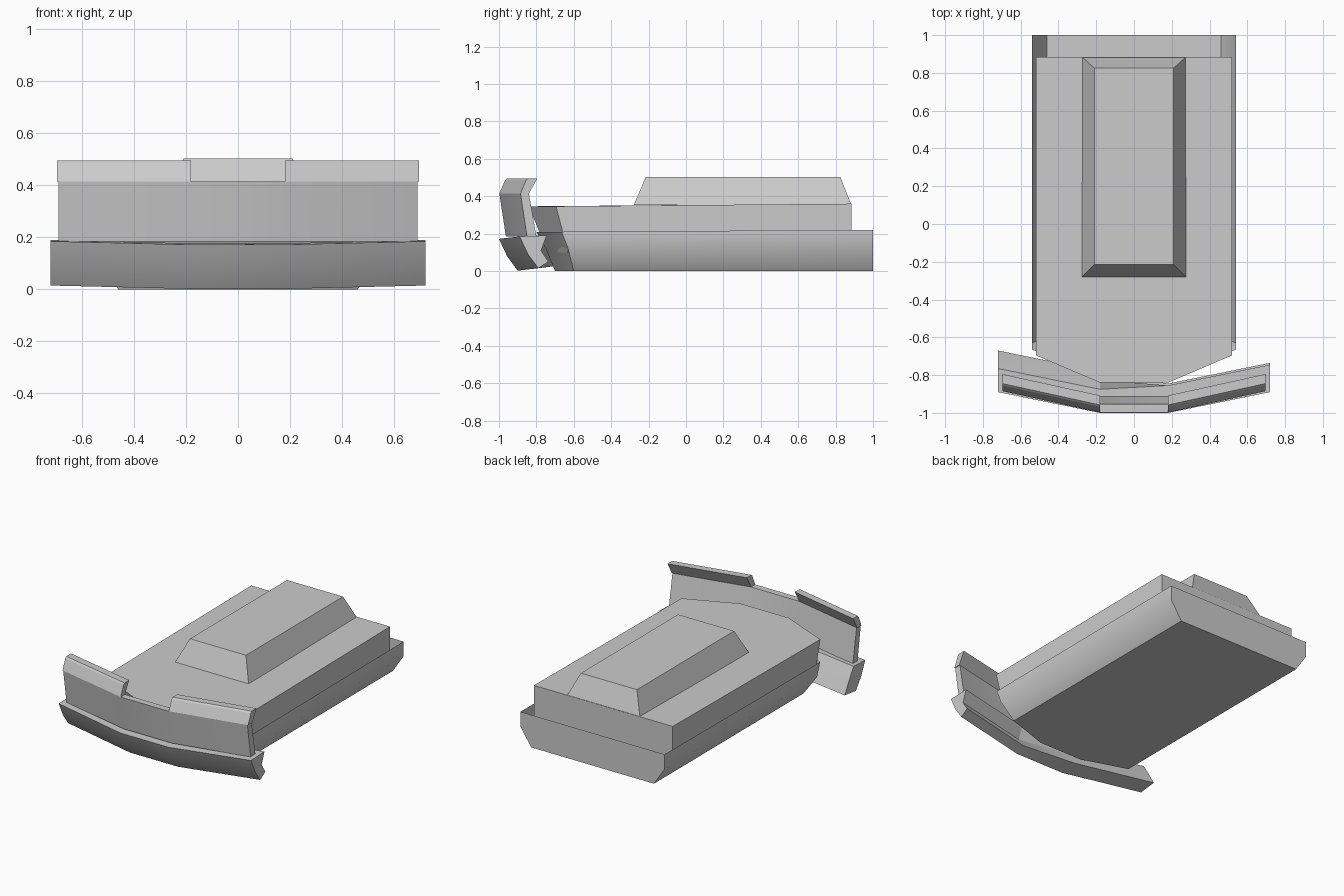
import bpy, bmesh, math

if "Cube" in bpy.data.objects:
    bpy.data.objects.remove(bpy.data.objects["Cube"])


def loft(name, rings, caps=(True, True), smooth=0):
    """Skin a list of closed rings, optionally capping the first and last."""
    bm = bmesh.new()
    vs = [[bm.verts.new(p) for p in r] for r in rings]
    n = len(vs[0])
    for a, b in zip(vs, vs[1:]):
        for i in range(n):
            j = (i + 1) % n
            bm.faces.new((a[i], a[j], b[j], b[i]))
    if caps[0]:
        bm.faces.new(vs[0][::-1])
    if caps[1]:
        bm.faces.new(vs[-1])
    bmesh.ops.recalc_face_normals(bm, faces=bm.faces)
    me = bpy.data.meshes.new(name)
    bm.to_mesh(me)
    bm.free()
    ob = bpy.data.objects.new(name, me)
    bpy.context.collection.objects.link(ob)
    if smooth:
        bpy.ops.object.select_all(action='DESELECT')
        ob.select_set(True)
        bpy.context.view_layer.objects.active = ob
        bpy.ops.object.shade_smooth_by_angle(angle=math.radians(smooth))
    return ob


def hull_ring(half_width, rear, shoulder, nose_half, nose, z, nose_z=None):
    """Symmetric outline with a flat rear and a tapered nose."""
    nz = z if nose_z is None else nose_z
    half = [(half_width, rear, z), (half_width, shoulder, nz), (nose_half, nose, nz)]
    return half + [(-x, y, h) for x, y, h in reversed(half)]


# Lower hull: open tray with sloped lower sides
loft("lower_hull", [
    hull_ring(.46, 1, -.60, .16, -.70, 0),
    hull_ring(.54, 1, -.63, .17, -.75, .12),
    hull_ring(.54, 1, -.665, .175, -.80, .22, .21),
], caps=(True, False), smooth=40)

# Upper hull, sitting down into the tray
loft("upper_hull", [
    hull_ring(.52, .885, -.63, .165, -.74, .10),
    hull_ring(.52, .885, -.695, .18, -.84, .36, .346),
], caps=(False, True))


# Raised deck block with bevelled sides
def rect(hx, y0, y1, z):
    return [(-hx, y0, z), (hx, y0, z), (hx, y1, z), (-hx, y1, z)]


loft("deck_block", [rect(.275, -.28, .885, .352), rect(.21, -.215, .825, .503)])


# Front blade: profiles (y, z) swept over angled stations
def station(x, profile, dy=0, dz=0):
    return [(x, y + dy, z + dz) for y, z in profile]


plate = [(-.85, .185), (-.885, .415), (-.84, .415), (-.80, .185)]
loft("blade_plate", [
    station(-.69, plate),
    station(-.18, plate, -.113),
    station(.18, plate, -.113),
    station(.69, plate),
], smooth=20)

# Folded lips on top of each blade wing
lip = [(-.885, .415), (-.855, .485), (-.845, .495), (-.795, .495), (-.84, .415)]
for side, s in (("left", -1), ("right", 1)):
    loft(side + "_blade_lip", [station(s * .18, lip, -.113), station(s * .695, lip)])

# Lower blade: swept back underneath, deeper on the left wing
front = [(-.89, .185), (-.845, .09), (-.79, .015)]
left = front + [(-.67, .03), (-.715, .11), (-.765, .19)]
right = front + [(-.735, .05), (-.775, .11), (-.745, .19)]
loft("lower_blade", [
    station(-.72, left),
    station(-.18, left, -.11, -.013),
    station(.18, right, -.11, -.013),
    station(.72, right),
], smooth=20)
